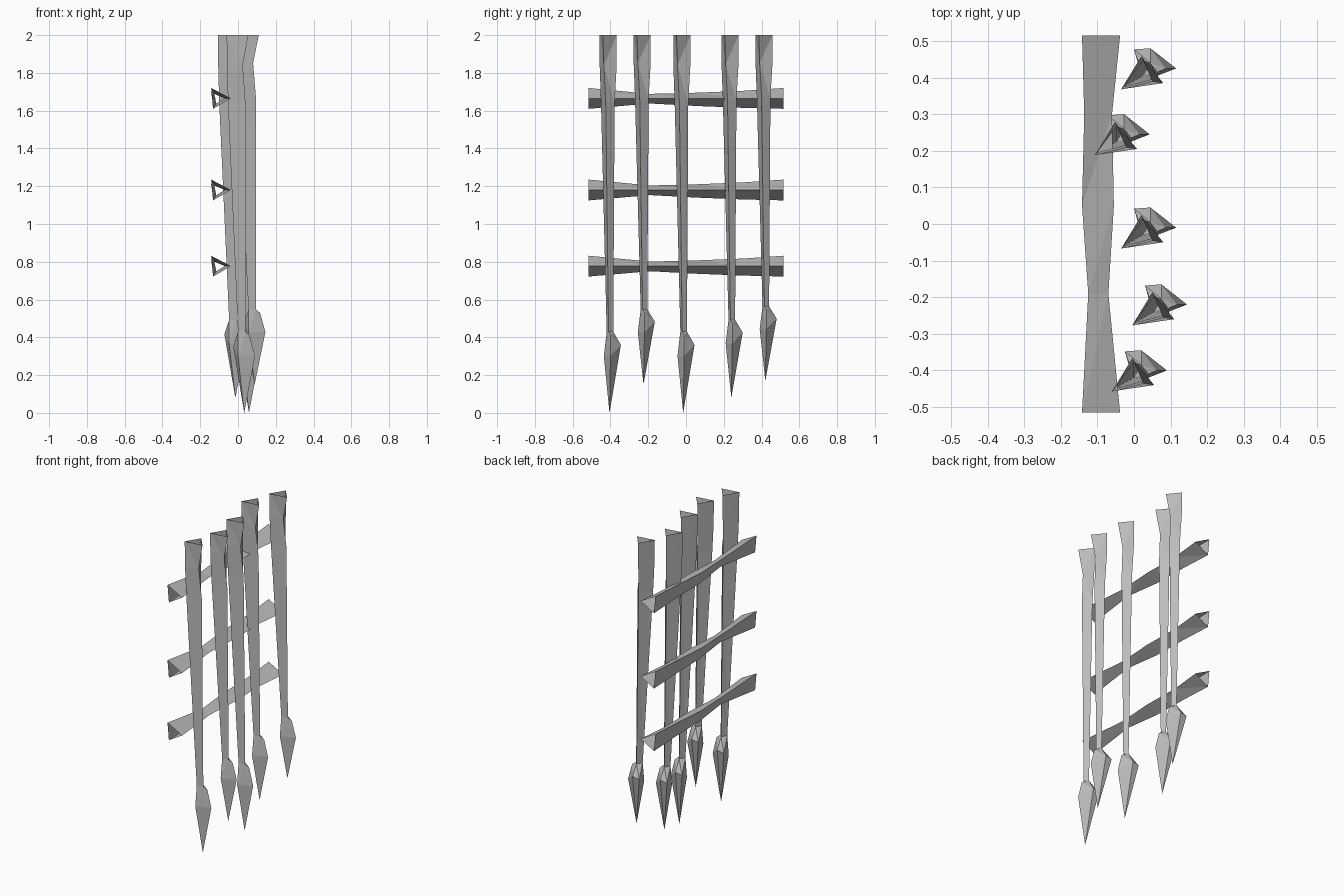
import bpy
import bmesh

cube = bpy.data.objects.get("Cube")
if cube:
    bpy.data.objects.remove(cube)

iron = bpy.data.materials.new("grey_iron")
iron.use_nodes = True
GREY = (0.5, 0.5, 0.5, 1)
iron.diffuse_color = GREY
iron.node_tree.nodes["Principled BSDF"].inputs["Base Color"].default_value = GREY


def finish(bm, name, location, scale_z=1):
    mesh = bpy.data.meshes.new(name)
    bm.to_mesh(mesh)
    bm.free()
    mesh.materials.append(iron)
    obj = bpy.data.objects.new(name, mesh)
    obj.location = location
    obj.scale.z = scale_z
    bpy.context.collection.objects.link(obj)


def loft(bm, rings):
    """Open-ended tube through a list of rings of points."""
    loops = [[bm.verts.new(p) for p in ring] for ring in rings]
    for a, b in zip(loops, loops[1:]):
        n = len(a)
        for i in range(n):
            j = (i + 1) % n
            bm.faces.new((a[i], a[j], b[j], b[i]))
    bmesh.ops.triangulate(bm, faces=bm.faces[:])


# Spear: three-sided open shaft hanging from its top, z measured downwards
SHAFT = [
    (0.00, (-.060, -.047), (.055, -.030), (-.005, .043)),
    (-.16, (-.058, -.047), (.025, -.025), (-.005, .043)),
    (-.36, (-.053, -.040), (.040, -.015), (.000, .032)),
    (-1.57, (.000, -.010), (.040, .000), (.020, .025)),
]
# Pointed head: neck, shoulder, widest ring and tip
HEAD = [
    (.000, -.010, -1.57), (.040, .000, -1.57), (.020, .025, -1.57),
    (.062, .010, -1.59),
    (-.025, .062, -1.65), (.020, .065, -1.64),
    (.090, .010, -1.70), (.000, -.025, -1.70),
    (.033, .005, -2.00),
]


def spear(name, x, y, length):
    bm = bmesh.new()
    loft(bm, [[(px, py, z) for px, py in ring] for z, *ring in SHAFT])
    bmesh.ops.recalc_face_normals(bm, faces=bm.faces[:])
    head = [bm.verts.new(p) for p in HEAD]
    bmesh.ops.convex_hull(bm, input=head)
    finish(bm, name, (x, y, 2), length / 2)


for i, (x, y, length) in enumerate([(0, -.41, 2), (.055, -.23, 1.85), (.025, -.02, 2),
                                    (-.047, .235, 1.92), (.025, .415, 1.83)]):
    spear(f"spear_{i + 1}", x, y, length)

# Rail: three-sided open tube pinched off-centre; y, back x, ridge x, top, bottom
RAIL = [
    (-.515, -.142, -.038, .055, -.055),
    (-.19, -.125, -.070, .024, -.027),
    (.05, -.142, -.055, .030, -.040),
    (.30, -.136, -.060, .040, -.050),
    (.515, -.142, -.038, .055, -.055),
]
for name, z in (("top_rail", 1.665), ("middle_rail", 1.18), ("bottom_rail", .777)):
    bm = bmesh.new()
    loft(bm, [[(back, y, up), (ridge, y, 0), (back + .01, y, low)]
              for y, back, ridge, up, low in RAIL])
    bmesh.ops.recalc_face_normals(bm, faces=bm.faces[:])
    finish(bm, name, (0, 0, z))
